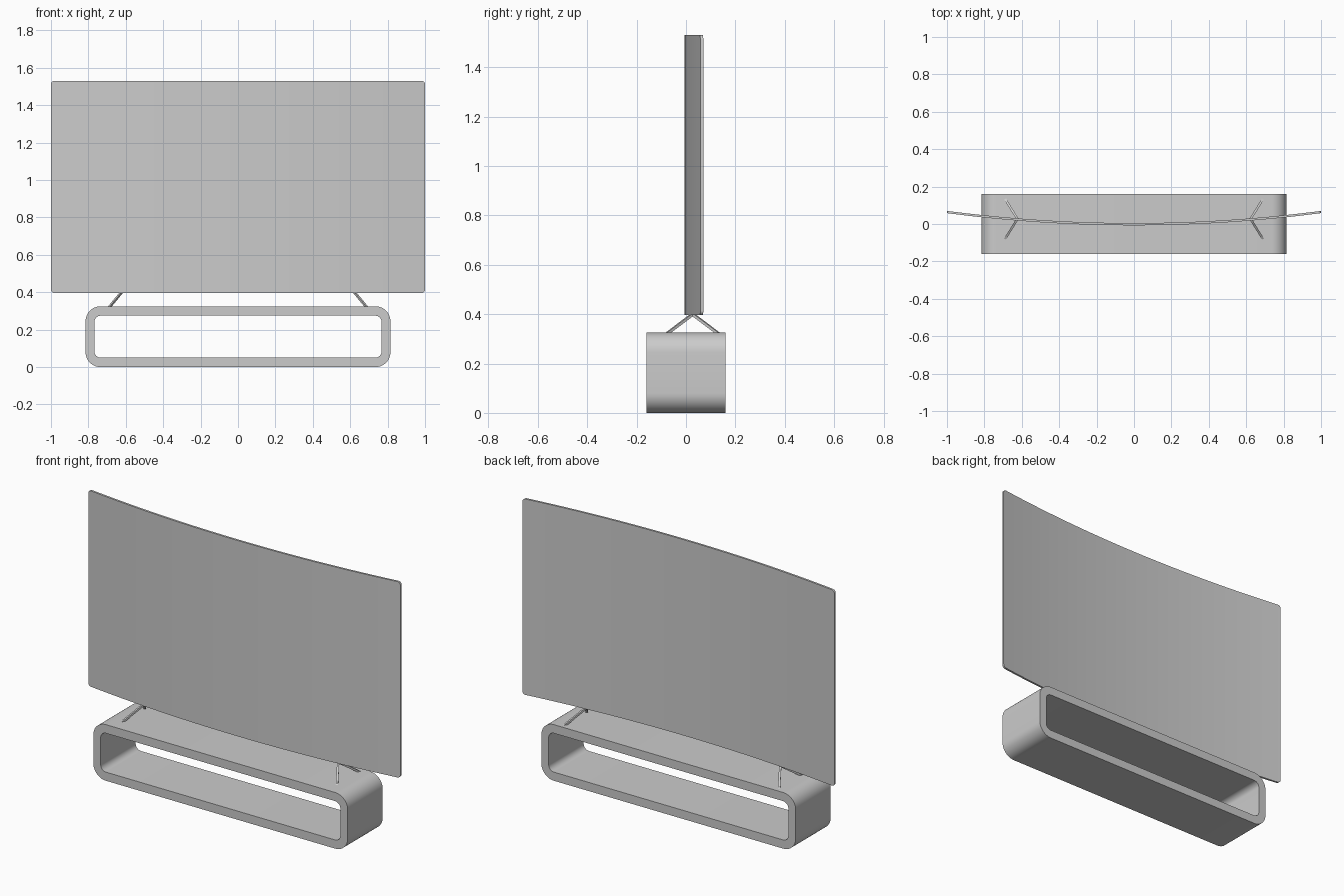
import bpy, bmesh, math
from mathutils import Vector

if "Cube" in bpy.data.objects:
    bpy.data.objects.remove(bpy.data.objects["Cube"])


def finish(name, bm, smooth=True):
    bmesh.ops.recalc_face_normals(bm, faces=bm.faces)
    me = bpy.data.meshes.new(name)
    bm.to_mesh(me)
    bm.free()
    ob = bpy.data.objects.new(name, me)
    bpy.context.collection.objects.link(ob)
    if smooth:
        bpy.ops.object.select_all(action='DESELECT')
        ob.select_set(True)
        bpy.context.view_layer.objects.active = ob
        bpy.ops.object.shade_smooth_by_angle(angle=math.radians(30))
    return ob


def bridge(bm, a, b):
    n = len(a)
    for i in range(n):
        j = (i + 1) % n
        bm.faces.new((a[i], a[j], b[j], b[i]))


def rounded_rect(hx, z0, z1, r, n=10):
    pts = []
    for cx, cz, a0 in ((hx - r, z1 - r, 0), (-hx + r, z1 - r, 90),
                       (-hx + r, z0 + r, 180), (hx - r, z0 + r, 270)):
        for i in range(n + 1):
            a = math.radians(a0 + 90 * i / n)
            pts.append((cx + r * math.cos(a), cz + r * math.sin(a)))
    return pts


# Curved screen: vertical slices swept along an arc, corners rounded
Z0, Z1, R, SAG, T, RC = 0.396, 1.53, 0.018, 0.065, 0.012, 7.72
ends = [1 - R + R * math.sin(math.radians(a)) for a in (0, 22.5, 45, 67.5, 90)]
xs = [-x for x in reversed(ends)] + \
     [(1 - R) * (i / 12 - 1) for i in range(1, 24)] + ends
bm = bmesh.new()
slices = []
for x in xs:
    d = max(0.0, abs(x) - (1 - R))
    inset = R - math.sqrt(max(0.0, R * R - d * d))
    y = -0.007 + RC - math.sqrt(RC * RC - x * x)
    slices.append([bm.verts.new((x, yy, zz)) for yy, zz in (
        (y, Z0 + inset), (y, Z1 - inset),
        (y + T, Z1 - inset), (y + T, Z0 + inset))])
for a, b in zip(slices, slices[1:]):
    bridge(bm, a, b)
bm.faces.new(slices[0])
bm.faces.new(slices[-1])
finish("curved_screen", bm)

# Hollow base: rounded rectangular tube
bm = bmesh.new()
outer = rounded_rect(0.815, 0.0, 0.325, 0.08)
inner = rounded_rect(0.768, 0.05, 0.275, 0.035)
loops = [[bm.verts.new((x, y, z)) for x, z in prof]
         for prof, y in ((outer, -0.16), (outer, 0.16), (inner, 0.16), (inner, -0.16))]
for i in range(4):
    bridge(bm, loops[i], loops[(i + 1) % 4])
finish("hollow_base", bm)


# V-shaped struts between base and screen
def strut(bm, top, foot, width=0.012, length=0.02):
    d = Vector((foot[0] - top[0], foot[1] - top[1], 0)).normalized()
    s = Vector((-d.y, d.x, 0)) * width / 2
    rings = []
    for p in (Vector(top), Vector(foot)):
        h = d * length / 2
        rings.append([bm.verts.new(p + o) for o in (-h - s, h - s, h + s, -h + s)])
    bridge(bm, *rings)
    for r in rings:
        bm.faces.new(r)


for side, label in ((-1, "left"), (1, "right")):
    bm = bmesh.new()
    for fy in (-0.073, 0.127):
        strut(bm, (side * 0.625, 0.027 + (0.003 if fy > 0 else -0.003), 0.397),
              (side * 0.685, fy, 0.324))
    finish(label + "_strut", bm, smooth=False)
